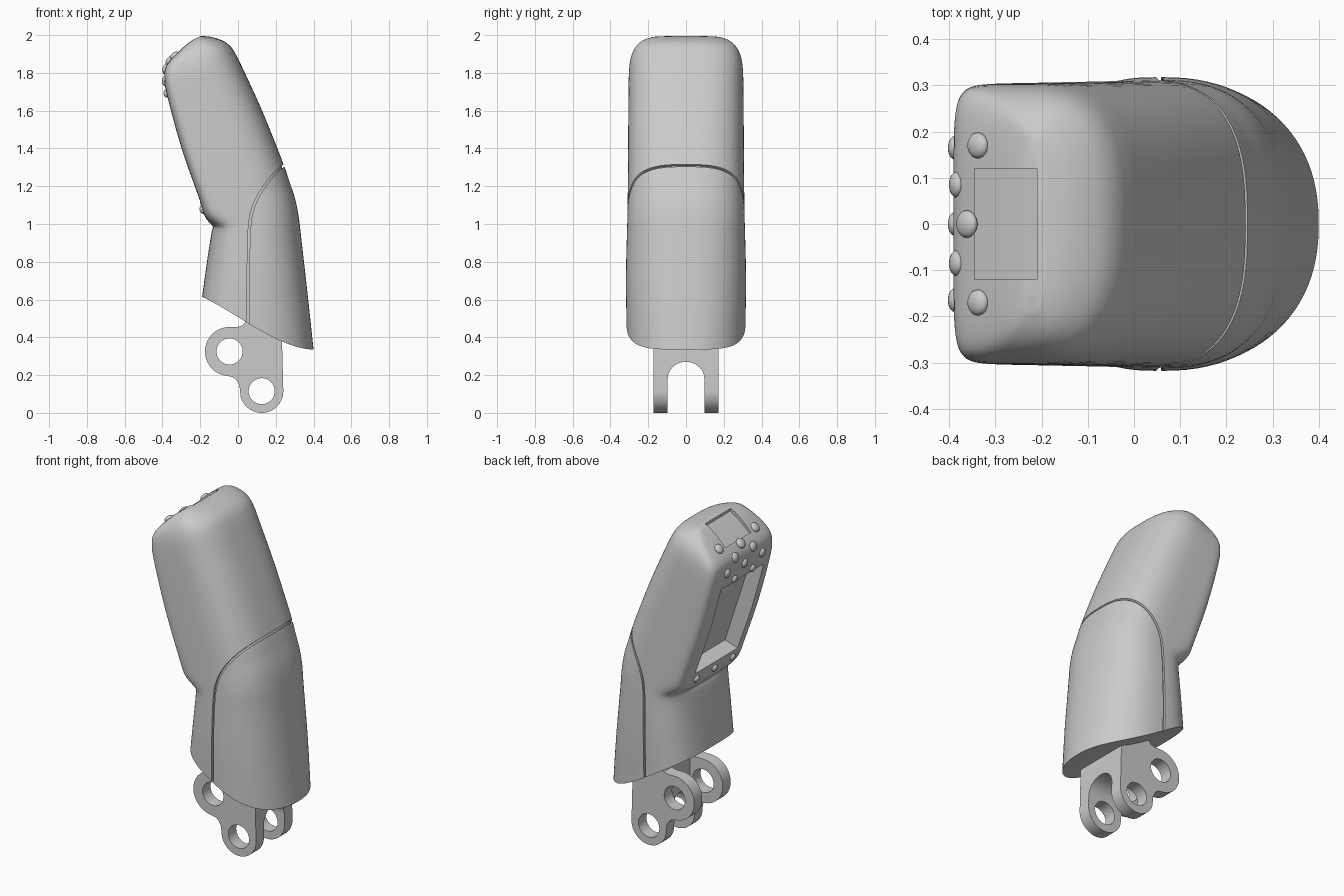
import bpy, bmesh, math
from mathutils import Matrix

if "Cube" in bpy.data.objects:
    bpy.data.objects.remove(bpy.data.objects["Cube"])

SEG = 96
# body sections: left x, left z, right x, right z, half width, squareness of the face side
SECTIONS = [
    (-.19, .62, .40, .34, .315, 3.0),
    (-.165, .80, .37, .62, .318, 3.0),
    (-.14, .96, .335, .93, .313, 3.2),
    (-.132, .99, .322, 1.04, .311, 4.0),
    (-.15, 1.01, .302, 1.14, .310, 5.0),
    (-.178, 1.05, .272, 1.23, .309, 6.5),
    (-.203, 1.13, .238, 1.33, .308, 8.0),
    (-.298, 1.40, .13, 1.60, .306, 8.0),
    (-.375, 1.68, .02, 1.84, .304, 8.0),
    (-.39, 1.78, -.01, 1.90, .300, 8.0),
    (-.385, 1.83, -.035, 1.94, .292, 7.0),
    (-.36, 1.87, -.07, 1.97, .278, 6.0),
    (-.32, 1.912, -.12, 1.99, .255, 5.0),
    (-.28, 1.95, -.16, 1.998, .225, 4.5),
    (-.24, 1.98, -.195, 2.0, .19, 4.0)]


def finish(name, bm):
    bmesh.ops.recalc_face_normals(bm, faces=bm.faces[:])
    me = bpy.data.meshes.new(name)
    bm.to_mesh(me)
    bm.free()
    ob = bpy.data.objects.new(name, me)
    bpy.context.collection.objects.link(ob)
    return ob


def smooth(ob, deg=35):
    bpy.ops.object.select_all(action='DESELECT')
    ob.select_set(True)
    bpy.context.view_layer.objects.active = ob
    bpy.ops.object.shade_smooth_by_angle(angle=math.radians(deg))


def cut(ob, cutter):
    cutter.hide_render = True
    m = ob.modifiers.new("cut", 'BOOLEAN')
    m.operation, m.solver, m.object = 'DIFFERENCE', 'EXACT', cutter
    bpy.context.view_layer.objects.active = ob
    bpy.ops.object.modifier_apply(modifier=m.name)
    bpy.data.objects.remove(cutter, do_unlink=True)


def prism(name, pts, lo, hi, axis='y'):
    """Extrude an outline along y (points are x,z) or along x (points are y,z)."""
    bm = bmesh.new()
    put = (lambda p, d: (p[0], d, p[1])) if axis == 'y' else (lambda p, d: (d, p[0], p[1]))
    a = [bm.verts.new(put(p, lo)) for p in pts]
    b = [bm.verts.new(put(p, hi)) for p in pts]
    bm.faces.new(a)
    bm.faces.new(b)
    for i in range(len(pts)):
        j = (i + 1) % len(pts)
        bm.faces.new((a[i], a[j], b[j], b[i]))
    return finish(name, bm)


def arc(cx, cz, r, a0, a1, n=20):
    return [(cx + r * math.cos(math.radians(a0 + (a1 - a0) * i / n)),
             cz + r * math.sin(math.radians(a0 + (a1 - a0) * i / n))) for i in range(n + 1)]


def spline(rows, steps):
    out = []
    for i in range(len(rows) - 1):
        p = [rows[max(0, min(len(rows) - 1, i + k))] for k in (-1, 0, 1, 2)]
        for s in range(steps):
            t = s / steps
            out.append([b + .5 * t * (c - a + t * (2*a - 5*b + 4*c - d + t * (3*(b - c) + d - a)))
                        for a, b, c, d in zip(*p)])
    return out + [list(rows[-1])]


def loft_body(name, inset=0.0):
    bm = bmesh.new()
    rings = []
    rows = spline(SECTIONS, 3)
    for k, (lx, lz, rx, rz, w, nl) in enumerate(rows):
        f = k / (len(rows) - 1)
        nr = 2.25 + .6 * min(1, f * 2)
        bow = .25 * max(0, 1 - k / 3)          # curved bottom rim
        d = inset / max(.1, rx - lx)
        ring = []
        for i in range(SEG):
            c, s = math.cos(math.tau * i / SEG), math.sin(math.tau * i / SEG)
            n = nl if c < 0 else nr
            e = abs(c) ** (2 / n)
            u = .42 + (.58 - d) * e if c > 0 else .42 - (.42 - d) * e
            y = math.copysign((w - inset) * abs(s) ** (2 / n), s) if i % (SEG // 2) else 0
            ring.append(bm.verts.new((lx + (rx - lx) * u, y,
                                      lz + (rz - lz) * u - bow * u * u * (1 - u))))
        rings.append(ring)
    for a, b in zip(rings, rings[1:]):
        for i in range(SEG):
            j = (i + 1) % SEG
            bm.faces.new((a[i], a[j], b[j], b[i]))
    for r in (rings[0], rings[-1]):            # caps as strips across the width
        for i in range(SEG // 2):
            ids = dict.fromkeys((i, i + 1, SEG - i - 1, (SEG - i) % SEG))
            bm.faces.new([r[q] for q in ids])
    return finish(name, bm)


# main body
body = loft_body("handset_body")

# groove between upper body and rear cover
seam = spline([(.30, 1.345), (.24, 1.312), (.18, 1.255), (.12, 1.175), (.08, 1.09),
               (.062, 1.0), (.055, .8), (.05, .2)], 5)
left, right = [], []
for i, p in enumerate(seam):
    q0, q1 = seam[max(0, i - 1)], seam[min(len(seam) - 1, i + 1)]
    dx, dz = q1[0] - q0[0], q1[1] - q0[1]
    h = .006 / math.hypot(dx, dz)
    left.append((p[0] - dz * h, p[1] + dx * h))
    right.append((p[0] + dz * h, p[1] - dx * h))
groove = prism("groove_cutter", left + right[::-1], -.5, .5)
cut(groove, loft_body("groove_core", .012))
cut(body, groove)

# recessed screen
bm = bmesh.new()
bmesh.ops.create_cube(bm, size=1, matrix=Matrix.Translation((-.288, 0, 1.40))
                      @ Matrix.Rotation(-.314, 4, 'Y') @ Matrix.Diagonal((.17, .40, .575, 1)))
cut(body, finish("screen_cutter", bm))

# small top window with two flat panes
cut(body, prism("window_cutter", [(-.345, 1.872), (-.27, 1.937), (-.21, 1.978),
                                  (-.21, 2.1), (-.345, 2.1)], -.12, .12))
smooth(body)


# domed buttons: x, z, y, tilt of the surface in degrees
def button(name, x, z, y, tilt, r=.026):
    bm = bmesh.new()
    bmesh.ops.create_uvsphere(bm, u_segments=20, v_segments=12, radius=1,
                              matrix=Matrix.Translation((x, y, z))
                              @ Matrix.Rotation(math.radians(tilt), 4, 'Y')
                              @ Matrix.Diagonal((.016, r, r, 1)))
    smooth(finish(name, bm), 60)


for sy in (-1, 1):
    button("upper_button", -.338, 1.896, .17 * sy, 45, .028)
    button("outer_button", -.387, 1.76, .165 * sy, -8)
    button("inner_button", -.384, 1.825, .085 * sy, 12, .028)
    button("screen_button", -.378, 1.695, .085 * sy, -14, .022)
    button("lower_button", -.187, 1.08, .17 * sy, -20, .022)
button("middle_button", -.387, 1.76, 0, -8)
button("window_button", -.362, 1.872, 0, 40, .03)
button("lower_button", -.187, 1.08, 0, -20, .022)

# hinge bracket: two-lobed outline, split into a fork
outline = (arc(.125, .12, .115, 0, -165, 24) + [(.008, .15), (-.008, .18), (-.028, .195)]
           + arc(-.045, .33, .13, -95, -270, 24)
           + [(.0, .46), (.025, .468), (.037, .485), (.04, .51), (.04, .58), (.225, .52), (.232, .42)])
bracket = prism("hinge_bracket", outline, -.172, .172)
arch = [(-.097, -.1)] + arc(0, .185, .097, 180, 0, 24)[:] + [(.097, -.1)]
arch = [(y, .185 + (z - .185) * .93 if z > .185 else z) for y, z in arch]
cut(bracket, prism("arch_cutter", arch, -.5, .5, 'x'))
cut(bracket, prism("fork_cutter", [(-.3, .1), (.041, .1), (.041, .7), (-.3, .7)], -.097, .097))
for cx, cz in ((-.045, .33), (.125, .12)):
    cut(bracket, prism("pin_hole_cutter", arc(cx, cz, .069, 0, 348.75, 31), -.5, .5))
smooth(bracket)

# stand exactly on the floor
low = min(v.co.z for v in bracket.data.vertices)
for ob in bpy.data.objects:
    ob.location.z -= low
